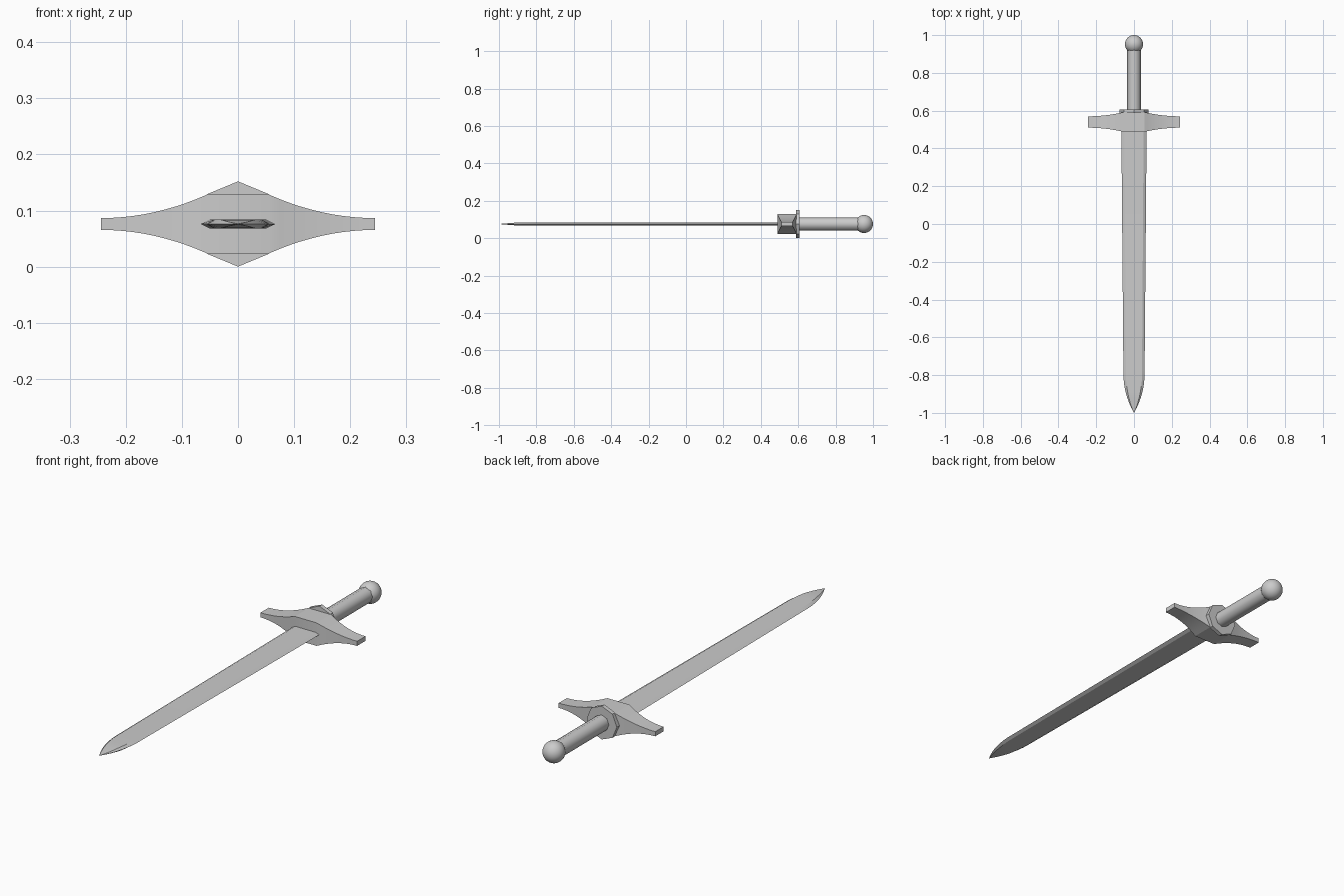
import bpy, bmesh, math
from mathutils import Matrix, Vector

if "Cube" in bpy.data.objects:
    bpy.data.objects.remove(bpy.data.objects["Cube"])

MID = 0.076  # height of the sword's long axis


def material(name, rgb):
    m = bpy.data.materials.new(name)
    m.use_nodes = True
    m.diffuse_color = (*rgb, 1)
    m.node_tree.nodes["Principled BSDF"].inputs["Base Color"].default_value = (*rgb, 1)
    return m


steel = material("grey steel", (0.6, 0.6, 0.6))


def finish(name, bm, angle=None):
    bmesh.ops.recalc_face_normals(bm, faces=bm.faces)
    me = bpy.data.meshes.new(name)
    bm.to_mesh(me)
    bm.free()
    ob = bpy.data.objects.new(name, me)
    bpy.context.collection.objects.link(ob)
    me.materials.append(steel)
    if angle:
        bpy.ops.object.select_all(action="DESELECT")
        ob.select_set(True)
        bpy.context.view_layer.objects.active = ob
        bpy.ops.object.shade_smooth_by_angle(angle=math.radians(angle))
    return ob


def loft(name, rings, angle=None):
    """Skin a row of equal rings and cap both ends."""
    bm = bmesh.new()
    loops = [[bm.verts.new(p) for p in ring] for ring in rings]
    n = len(loops[0])
    for a, b in zip(loops, loops[1:]):
        for i in range(n):
            j = (i + 1) % n
            bm.faces.new((a[i], a[j], b[j], b[i]))
    bm.faces.new(loops[0])
    bm.faces.new(loops[-1])
    return finish(name, bm, angle)


def prism(name, sides, radius, y0, y1, angle=None):
    """Upright-pointed regular prism along y."""
    def ring(y):
        return [(radius * math.sin(math.tau * i / sides), y,
                 MID + radius * math.cos(math.tau * i / sides)) for i in range(sides)]
    return loft(name, [ring(y0), ring(y1)], angle)


# Blade: hexagonal section, straight taper, then a rounded point
def blade_ring(y, half, thick):
    flat = half * 0.76
    pts = [(-half, 0), (-flat, thick), (flat, thick), (half, 0), (flat, -thick), (-flat, -thick)]
    return [(x, y, MID + z) for x, z in pts]


stations = [(0.52, 0.067, 0.008), (-0.78, 0.056, 0.008)]
for k in range(1, 9):
    t = k / 8
    stations.append((-0.78 - 0.22 * t, 0.056 * (1 - t ** 2.2) + 0.0005,
                     0.008 * min(1, 2.2 * (1 - t)) + 0.0003))
loft("blade", [blade_ring(*s) for s in stations], 20)


# Crossguard: flat middle, arms sweeping thinner towards the ends
def guard_ring(x):
    t = max(0, (abs(x) - 0.055) / 0.189)
    hz = 0.0105 + 0.042 * (1 - t) ** 2
    hy = 0.030 + 0.022 * (1 - t) ** 2
    return [(x, 0.54 + sy * hy, MID + sz * hz) for sy, sz in ((-1, -1), (1, -1), (1, 1), (-1, 1))]


arm = [0.055 + 0.189 * k / 10 for k in range(11)]
loft("crossguard", [guard_ring(x) for x in [-x for x in reversed(arm)] + arm], 20)

# Collar, grip and ball pommel
prism("collar", 8, 0.076, 0.588, 0.607)
prism("grip", 8, 0.036, 0.60, 0.94, 50)

bm = bmesh.new()
bmesh.ops.create_uvsphere(bm, u_segments=32, v_segments=16, radius=0.048,
                          matrix=Matrix.Translation(Vector((0, 0.952, MID))))
finish("pommel", bm, 60)
